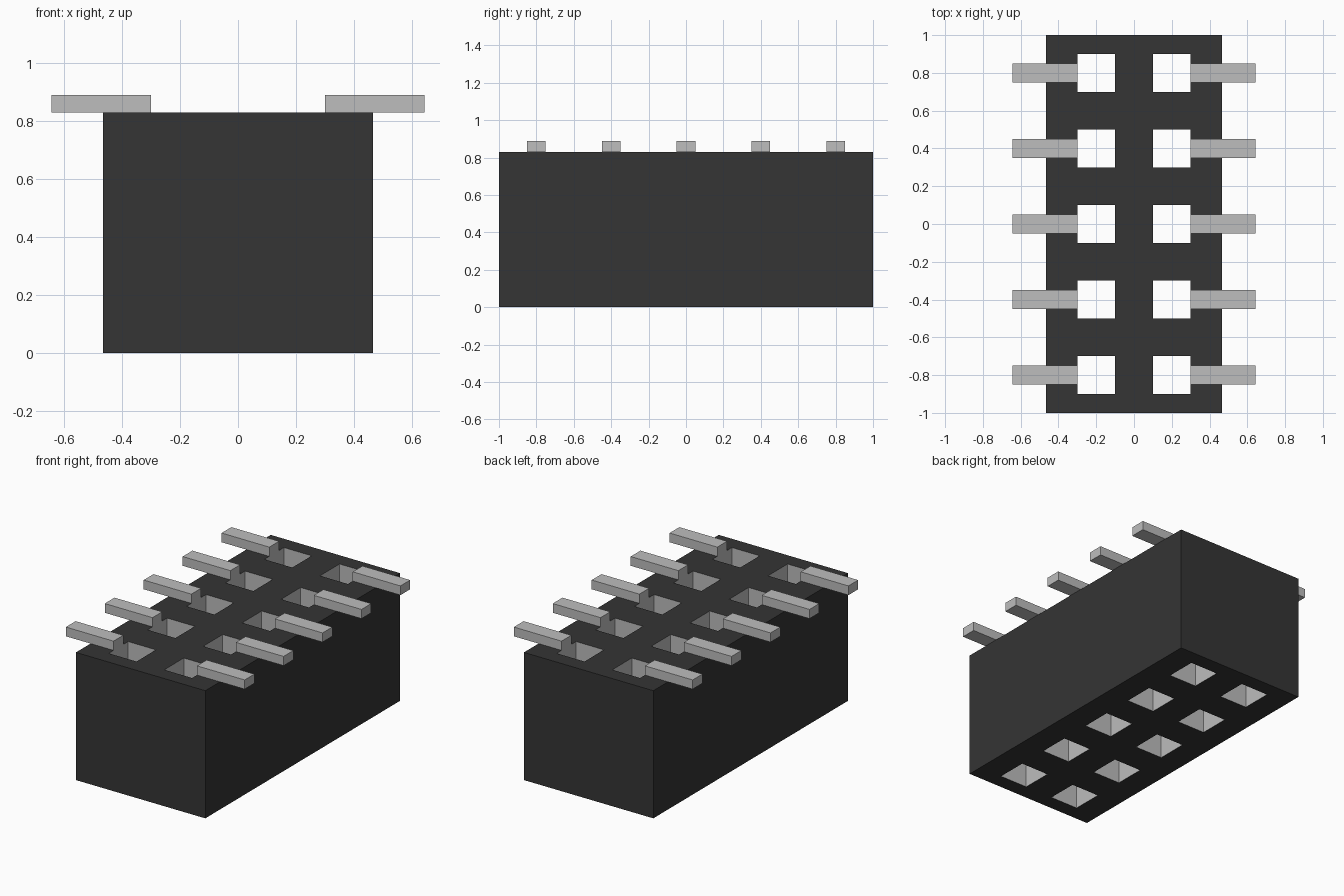
import bpy, bmesh
from mathutils import Matrix

cube = bpy.data.objects.get("Cube")
if cube:
    bpy.data.objects.remove(cube, do_unlink=True)


def material(name, rgb):
    m = bpy.data.materials.new(name)
    m.use_nodes = True
    m.diffuse_color = (*rgb, 1)
    m.node_tree.nodes["Principled BSDF"].inputs["Base Color"].default_value = (*rgb, 1)
    return m


black = material("black_plastic", (0.035, 0.035, 0.035))
metal = material("grey_metal", (0.51, 0.51, 0.51))


def make_object(name, bm, mats):
    bmesh.ops.recalc_face_normals(bm, faces=bm.faces[:])
    me = bpy.data.meshes.new(name)
    bm.to_mesh(me)
    bm.free()
    for m in mats:
        me.materials.append(m)
    ob = bpy.data.objects.new(name, me)
    bpy.context.collection.objects.link(ob)
    return ob


HEIGHT, HALF_W, HALF_L = 0.83, 0.465, 1.0
ROWS = [-0.8, -0.4, 0.0, 0.4, 0.8]

# Housing: a grid with the socket cells left out, extruded upward
xs = [-HALF_W, -0.3, -0.1, 0.1, 0.3, HALF_W]
ys = [-HALF_L] + [y + d for y in ROWS for d in (-0.1, 0.1)] + [HALF_L]
bm = bmesh.new()
grid = [[bm.verts.new((x, y, 0)) for y in ys] for x in xs]
for i in range(len(xs) - 1):
    for j in range(len(ys) - 1):
        if not (i in (1, 3) and j % 2 == 1):
            bm.faces.new((grid[i][j], grid[i + 1][j], grid[i + 1][j + 1], grid[i][j + 1]))
top = bmesh.ops.extrude_face_region(bm, geom=bm.faces[:], use_keep_orig=True)
bmesh.ops.translate(bm, vec=(0, 0, HEIGHT),
                    verts=[g for g in top["geom"] if isinstance(g, bmesh.types.BMVert)])
# Socket walls are the upright faces away from the outer sides
bm.normal_update()
for f in bm.faces:
    c = f.calc_center_median()
    inside = abs(c.x) < HALF_W - 0.01 and abs(c.y) < HALF_L - 0.01
    if abs(f.normal.z) < 0.5 and inside:
        f.material_index = 1
make_object("housing", bm, [black, metal])

# Contact pins lying across the top, from each socket past the housing side
PIN_IN, PIN_OUT, PIN_W, PIN_H = 0.3, 0.643, 0.1, 0.06
for side, label in ((1, "left"), (-1, "right")):
    for n, y in enumerate(ROWS, 1):
        bm = bmesh.new()
        centre = (side * (PIN_IN + PIN_OUT) / 2, y, HEIGHT + PIN_H / 2)
        size = (PIN_OUT - PIN_IN, PIN_W, PIN_H, 1)
        bmesh.ops.create_cube(bm, size=1, matrix=Matrix.Translation(centre) @ Matrix.Diagonal(size))
        make_object(f"{label}_pin_{n}", bm, [metal])
